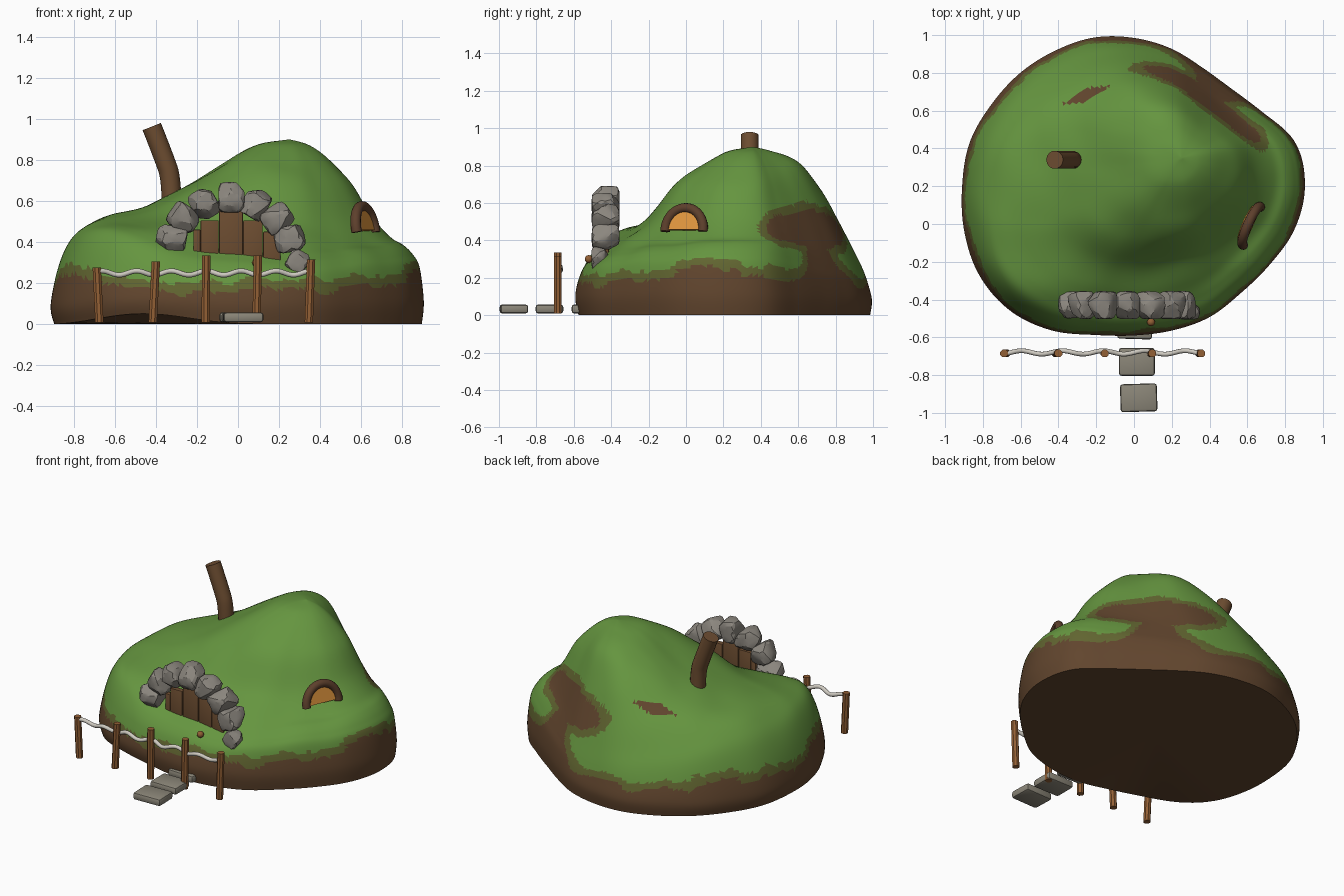
import bpy, bmesh, math, random
from mathutils import Vector, Matrix, noise

random.seed(4)
cube = bpy.data.objects.get("Cube")
if cube:
    bpy.data.objects.remove(cube)


def material(name, r, g, b):
    m = bpy.data.materials.new(name)
    m.use_nodes = True
    m.diffuse_color = (r, g, b, 1)
    bsdf = next(n for n in m.node_tree.nodes if n.type == 'BSDF_PRINCIPLED')
    bsdf.inputs["Base Color"].default_value = (r, g, b, 1)
    bsdf.inputs["Roughness"].default_value = 0.9
    return m


grass = material("grass green", .13, .30, .05)
olive = material("olive moss", .12, .13, .03)
dirt = material("dirt brown", .12, .06, .027)
stone = material("arch stone grey", .26, .24, .21)
slab = material("path stone grey", .26, .24, .19)
wood = material("dark wood", .15, .073, .03)
post_wood = material("post wood", .29, .115, .035)
rope_col = material("pale rope", .62, .59, .53)
glow = material("window amber", .78, .32, .05)
frame_col = material("window frame brown", .11, .05, .025)


def finish(bm, name, mats, smooth=None):
    bmesh.ops.recalc_face_normals(bm, faces=bm.faces[:])
    mesh = bpy.data.meshes.new(name)
    bm.to_mesh(mesh)
    bm.free()
    for m in mats:
        mesh.materials.append(m)
    obj = bpy.data.objects.new(name, mesh)
    bpy.context.collection.objects.link(obj)
    if smooth:
        bpy.ops.object.select_all(action='DESELECT')
        obj.select_set(True)
        bpy.context.view_layer.objects.active = obj
        bpy.ops.object.shade_smooth_by_angle(angle=math.radians(smooth))


def spline(vals, t, closed=False):
    """Catmull-Rom value at index t."""
    n = len(vals)
    i = int(math.floor(t)) if closed else min(int(t), n - 2)
    f = t - i
    a, b, c, d = (vals[k % n] if closed else vals[max(0, min(n - 1, k))]
                  for k in range(i - 1, i + 3))
    return b + f / 2 * (c - a + f * (2*a - 5*b + 4*c - d + f * (3*(b - c) + d - a)))


# Hill: height profiles from the peak out to an irregular outline
outline = [.905, .885, .785, .73, .725, .755, .785, .815, .83, .85, .87, .9,
           .91, .93, .945, .93, .88, .815, .79, .79, .8, .8, .83, .88]
reach = [0, .15, .3, .45, .6, .75, .85, .92, .97, 1, .985]
profiles = [  # right, back, left, front
    [.9, .87, .8, .69, .53, .42, .38, .33, .265, .11, 0],
    [.9, .885, .85, .78, .64, .46, .33, .24, .16, .08, 0],
    [.9, .865, .77, .66, .575, .53, .475, .4, .26, .09, 0],
    [.9, .865, .79, .68, .5, .395, .33, .285, .22, .1, 0]]
peak, middle = Vector((.25, .35)), Vector((0, .2))


def bell(x, centre, width):
    return math.exp(-((x - centre) / width) ** 2)


def hill_point(deg, k):
    a = math.radians(deg)
    edge = middle + Vector((math.cos(a), math.sin(a))) * spline(outline, deg / 15, True)
    p = peak.lerp(edge, min(1, spline(reach, k)))
    z = spline([spline(pr, k) for pr in profiles], deg / 90, True)
    z += .06 * bell(deg, 218, 25) * bell(k, 6.8, 1.6)  # fuller front left shoulder
    z += .016 * noise.noise(Vector((p.x * 4, p.y * 4, z * 4))) * min(1, z * 5, k)
    if k > 8:  # eroded hollow under the front left edge
        z += .05 * bell(deg, 238, 20) * (k - 8) / 2
    return Vector((p.x, p.y, max(z, 0)))


def hill_colour(c):
    deg = math.degrees(math.atan2(c.y - middle.y, c.x - middle.x)) % 360
    dx = c.x + .26
    if abs(dx) / .13 + abs(c.y - .68 - .4 * dx) / .04 < 1:
        return 2
    # dirt skirt with a neck rising to a wide bare patch at the back
    skirt = .155 + .3 * bell(deg, 50, 11) + .1 * bell(deg, 210, 20) + .05 * bell(deg, 152, 20)
    skirt += .08 * bell((deg + 180) % 360, 173, 33)
    patch = .1 * (1 - ((deg - 54) / 32) ** 2 - ((c.z - .46) / .1) ** 2)
    amount = max(skirt - c.z, patch) + .05 * noise.noise(c * 5) + .025 * noise.noise(c * 17)
    if amount > 0:
        return 2
    return 1 if amount > -.045 - .045 * bell(deg, 54, 32) else 0


bm = bmesh.new()
sides, steps = 180, 7
rows = []
for r in range(1, 10 * steps + 1):
    rows.append([bm.verts.new(hill_point(360 * s / sides, r / steps)) for s in range(sides)])
top = bm.verts.new((peak.x, peak.y, .9))
base = bm.verts.new((0, .2, 0))
for s in range(sides):
    n = (s + 1) % sides
    bm.faces.new((top, rows[0][s], rows[0][n]))
    bm.faces.new((base, rows[-1][n], rows[-1][s]))
    for lo, hi in zip(rows, rows[1:]):
        bm.faces.new((lo[s], hi[s], hi[n], lo[n]))
bmesh.ops.triangulate(bm, faces=bm.faces[:])
for f in bm.faces:
    f.material_index = hill_colour(f.calc_center_median())
for f in base.link_faces:
    f.material_index = 2
finish(bm, "hill", [grass, olive, dirt], 50)


# Rough stones: boxy balls trimmed by random planes
def rock(name, loc, size, turn=0):
    bm = bmesh.new()
    bmesh.ops.create_icosphere(bm, subdivisions=3, radius=1)
    for v in bm.verts:
        v.co /= sum(abs(c) ** 6 for c in v.co) ** (1 / 6)
    for _ in range(12):
        n = Vector([random.uniform(-1, 1) for _ in range(3)]).normalized()
        cut = random.uniform(.9, 1.12)
        for v in bm.verts:
            v.co -= n * max(0, v.co.dot(n) - cut)
    for v in bm.verts:
        v.co = Vector([c * s / 2 for c, s in zip(v.co, size)])
    bm.transform(Matrix.Translation(loc) @ Matrix.Rotation(turn, 4, 'Y'))
    finish(bm, name, [stone], 20)


arch = [(-.325, .415), (-.265, .515), (-.165, .585), (-.032, .617),
        (.085, .585), (.19, .515), (.252, .415)]
for i, (x, z) in enumerate(arch):
    rock(f"arch_stone_{i + 1}", (x, -.43, z), (.128, .148, .148),
         math.atan2(x + .035, z - .36))
rock("arch_foot_left", (-.385, -.44, .315), (.07, .08, .08), .4)
rock("arch_foot_right", (.29, -.46, .305), (.1, .09, .11), .5)


# Boxes with rounded edges
def box(name, loc, size, mat, bevel, turn=0):
    bm = bmesh.new()
    bmesh.ops.create_cube(bm, size=1)
    bm.transform(Matrix.Diagonal((*size, 1)))
    bmesh.ops.bevel(bm, geom=bm.verts[:] + bm.edges[:], offset=bevel, segments=2,
                    profile=.5, affect='EDGES')
    bm.transform(Matrix.Translation(loc) @ Matrix.Rotation(turn, 4, 'Z'))
    finish(bm, name, [mat], 30)


# Door planks
for i, (x, w, z) in enumerate([(-.2, .035, .46), (-.138, .088, .505), (-.034, .115, .575),
                               (.073, .095, .505), (.165, .085, .45)]):
    box(f"door_plank_{i + 1}", (x, -.43, (z + .25) / 2), (w, .035, z - .25), wood, .005)

# Stepping stones
for i, (x, y, w) in enumerate([(.025, -.92, .195), (.015, -.73, .19), (.005, -.535, .185)]):
    box(f"path_stone_{i + 1}", (x, y, .033), (w, .148, .048), slab, .014, .03 * (1 - i))

# Door knob
bm = bmesh.new()
bmesh.ops.create_uvsphere(bm, u_segments=16, v_segments=10, radius=.021,
                          matrix=Matrix.Translation((.09, -.52, .3)))
finish(bm, "door_knob", [post_wood], 60)


# Round bars along a path
def tube(name, points, radius, mat, res=4, kind='POLY'):
    curve = bpy.data.curves.new(name, 'CURVE')
    curve.dimensions = '3D'
    curve.bevel_depth, curve.bevel_resolution = radius, res
    curve.use_fill_caps = True
    sp = curve.splines.new(kind)
    sp.points.add(len(points) - 1)
    for p, co in zip(sp.points, points):
        p.co = (*co, 1)
    if kind == 'NURBS':
        sp.use_endpoint_u = True
        sp.order_u = 3
    sp.use_smooth = True
    curve.materials.append(mat)
    obj = bpy.data.objects.new(name, curve)
    bpy.context.collection.objects.link(obj)


tube("chimney", [(-.322, .34, .5), (-.322, .34, .7), (-.36, .34, .81), (-.42, .34, .962)],
     .048, wood, 5, 'NURBS')

# Fence
posts = [(-.688, -.675, .275), (-.4, -.415, .305), (-.155, -.157, .335),
         (.097, .09, .335), (.356, .345, .315)]
for i, (xt, xb, h) in enumerate(posts):
    bm = bmesh.new()
    bmesh.ops.create_cone(bm, cap_ends=True, segments=8, radius1=.022, radius2=.022, depth=1,
                          matrix=Matrix.Rotation(math.pi / 8, 4, 'Z'))
    for v in bm.verts:
        t = v.co.z + .5
        v.co = Vector((v.co.x + xb + (xt - xb) * t, v.co.y - .685, .008 + t * (h - .008)))
    finish(bm, f"fence_post_{i + 1}", [post_wood], 30)
rope = []
for i in range(81):
    x = -.685 + 1.035 * i / 80
    rope.append((x, -.68 + .009 * math.sin(x * 29), .249 + .01 * math.sin(x * 37 + 1)))
tube("fence_rope", rope, .0125, rope_col, 3)

# Round-topped window on the left slope, leaning back with the hill
place = (Matrix.Translation((.622, -.01, .457)) @ Matrix.Rotation(math.radians(66), 4, 'Z')
         @ Matrix.Rotation(math.radians(-10), 4, 'X'))


def half_circle(radius, low):
    return [(radius * math.cos(a), radius * math.sin(a) * 1.07)
            for a in (low + (math.pi - 2 * low) * i / 24 for i in range(25))]


arc = [place @ Vector((x, 0, z)) for x, z in half_circle(.111, -.08)]
tube("window_frame", arc, .0255, frame_col, 4)
bm = bmesh.new()
pane = bm.faces.new([bm.verts.new((x, -.008, z)) for x, z in half_circle(.105, 0)])
back = bmesh.ops.extrude_face_region(bm, geom=[pane])["geom"]
for v in back:
    if isinstance(v, bmesh.types.BMVert):
        v.co.y += .04
bm.transform(place)
finish(bm, "window_pane", [glow])
